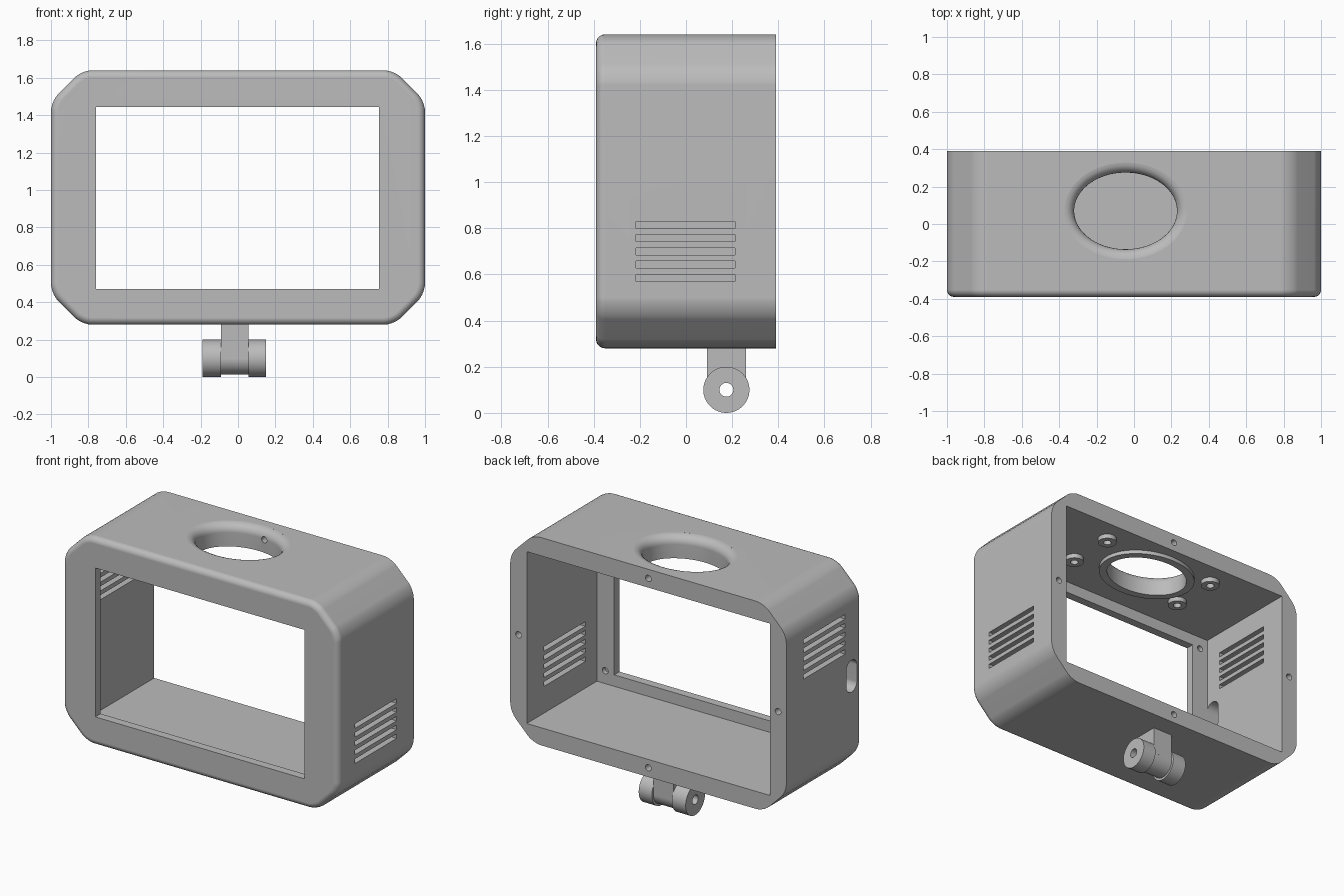
import bpy, bmesh
from math import sin, cos, pi, radians
from mathutils import Vector

cube = bpy.data.objects.get("Cube")
if cube:
    bpy.data.objects.remove(cube, do_unlink=True)

grey = bpy.data.materials.new("plain_grey")
grey.use_nodes = True
grey.diffuse_color = (0.5, 0.5, 0.5, 1)
grey.node_tree.nodes["Principled BSDF"].inputs["Base Color"].default_value = (0.5, 0.5, 0.5, 1)


def make(name, bm):
    bmesh.ops.recalc_face_normals(bm, faces=bm.faces)
    mesh = bpy.data.meshes.new(name)
    bm.to_mesh(mesh)
    bm.free()
    mesh.materials.append(grey)
    ob = bpy.data.objects.new(name, mesh)
    bpy.context.collection.objects.link(ob)
    return ob


def box(name, x, y, z):
    bm = bmesh.new()
    bmesh.ops.create_cube(bm, size=1)
    for v in bm.verts:
        v.co = [(r[0] + r[1]) / 2 + c * (r[1] - r[0]) for r, c in zip((x, y, z), v.co)]
    return make(name, bm)


def loft(name, rings, tube=False):
    """Skin a list of rings; cap the ends, or join last to first for a tube."""
    bm = bmesh.new()
    rows = [[bm.verts.new(p) for p in r] for r in rings]
    n = len(rows[0])
    for a, b in list(zip(rows, rows[1:])) + ([(rows[-1], rows[0])] if tube else []):
        for i in range(n):
            j = (i + 1) % n
            bm.faces.new((a[i], a[j], b[j], b[i]))
    if not tube:
        bm.faces.new(rows[0])
        bm.faces.new(rows[-1])
    return make(name, bm)


def ring(axis, centre, a, b=None, n=32, stretch=0):
    """Ellipse around an axis; stretch pulls the halves apart into a slot."""
    b = a if b is None else b
    pts = []
    for i in range(n):
        t = 2 * pi * (i + 0.5) / n
        p, q = a * cos(t), b * sin(t)
        q += stretch if q > 0 else -stretch
        off = {"x": (0, p, q), "y": (p, 0, q), "z": (p, q, 0)}[axis]
        pts.append(Vector(centre) + Vector(off))
    return pts


def cut(target, cutter):
    mod = target.modifiers.new("cut", "BOOLEAN")
    mod.operation = "DIFFERENCE"
    mod.solver = "EXACT"
    mod.object = cutter
    bpy.context.view_layer.objects.active = target
    bpy.ops.object.modifier_apply(modifier=mod.name)
    bpy.data.objects.remove(cutter, do_unlink=True)


# Main shell: chamfered prism with softened corners and a rounded front edge
LOW, HIGH, HALF, CH = 0.28, 1.64, 0.39, 0.165
MID = (LOW + HIGH) / 2
H = (HIGH - LOW) / 2
corner = [(1, H - CH), (1 - CH, H)]
outline = corner + [(-x, z) for x, z in corner[::-1]]
outline += [(-x, -z) for x, z in outline]
shell = loft("shell", [[(x, y, MID + z) for x, z in outline] for y in (-HALF, HALF)])
bm = bmesh.new()
bm.from_mesh(shell.data)
long_edges = [e for e in bm.edges if abs(e.verts[0].co.y - e.verts[1].co.y) > 0.5]
bmesh.ops.bevel(bm, geom=long_edges, offset=0.055, segments=5, profile=0.5, affect="EDGES")
front = [e for e in bm.edges if all(v.co.y < -HALF + 0.001 for v in e.verts)]
bmesh.ops.bevel(bm, geom=front, offset=0.038, segments=5, profile=0.5, affect="EDGES")
bm.to_mesh(shell.data)
bm.free()

# Cavity open at the back, and the front window
WALL, LIP = 0.88, -0.335
FLOOR, CEIL = 0.395, 1.52
cut(shell, box("cavity", (-WALL, WALL), (LIP, 0.6), (FLOOR, CEIL)))
cut(shell, box("window", (-0.76, 0.755), (-0.6, -0.2), (0.47, 1.445)))

# Side vents: low on one side, high on the other
for side, centre in ((1, 0.70), (-1, 1.25)):
    xs = sorted((side * 0.8, side * 1.1))
    for i in range(-2, 3):
        z = centre + i * 0.0575
        cut(shell, box("vent", xs, (-0.217, 0.213), (z - 0.015, z + 0.015)))

# Rounded cable slot in the side wall
cut(shell, loft("cable_slot", [ring("x", (x, -0.285, 0.95), 0.055, stretch=0.05)
                               for x in (-1.1, -0.8)]))

# Oval opening in the top with a flared rim
OX, OY, RX, RY, FL = -0.045, 0.07, 0.275, 0.205, 0.055
steps = [(1.4, 0)]
for k in range(7):
    t = radians(88) * k / 6
    steps.append((HIGH - FL + FL * sin(t), FL * (1 - cos(t))))
steps.append((HIGH + 0.1, steps[-1][1]))
cut(shell, loft("oval_cutter", [ring("z", (OX, OY, z), RX + d, RY + d, 64) for z, d in steps]))

# Screw holes in the back rim and behind the front frame
rim = [(0, 1.58), (0, 0.34), (0.94, MID), (-0.94, MID)]
for x, z in rim:
    cut(shell, loft("rim_hole", [ring("y", (x, y, z), 0.021, n=16) for y in (0.25, 0.5)]))
for x in (-0.82, 0.82):
    for z in (0.48, 1.44):
        cut(shell, loft("frame_hole", [ring("y", (x, y, z), 0.021, n=16) for y in (-0.365, -0.3)]))

# Raised collar under the oval opening
collar = loft("oval_collar", [ring("z", (OX, OY, z), RX + d, RY + d, 64)
              for z, d in ((CEIL, 0), (CEIL, 0.05), (CEIL - 0.025, 0.05), (CEIL - 0.025, 0))], True)

# Four small screw standoffs on the ceiling
smooth = [shell, collar]
for x in (-0.42, 0.42):
    for y in (-0.08, 0.24):
        smooth.append(loft("standoff", [ring("z", (x, y, z), r, n=24) for z, r in
                      ((CEIL, 0.025), (CEIL, 0.058), (CEIL - 0.03, 0.058), (CEIL - 0.03, 0.025))], True))

# Mount: stem and pierced hinge barrel
HY, HZ = 0.175, 0.1
stem = box("mount_stem", (-0.09, 0.055), (HY - 0.085, HY + 0.085), (HZ, LOW + 0.005))
cut(stem, loft("pin_hole", [ring("x", (x, HY, HZ), 0.03) for x in (-0.3, 0.3)]))
profile = [(-0.19, 0.03), (-0.19, 0.1), (-0.09, 0.1), (-0.09, 0.085),
           (0.055, 0.085), (0.055, 0.1), (0.15, 0.1), (0.15, 0.03)]
barrel = loft("hinge_barrel", [ring("x", (x, HY, HZ), r, n=48) for x, r in profile], True)
smooth += [stem, barrel]

# Smooth shading with crisp edges
for ob in smooth:
    bpy.ops.object.select_all(action="DESELECT")
    ob.select_set(True)
    bpy.context.view_layer.objects.active = ob
    bpy.ops.object.shade_smooth_by_angle(angle=radians(30))
    ob.modifiers.new("even_normals", "WEIGHTED_NORMAL").keep_sharp = True
